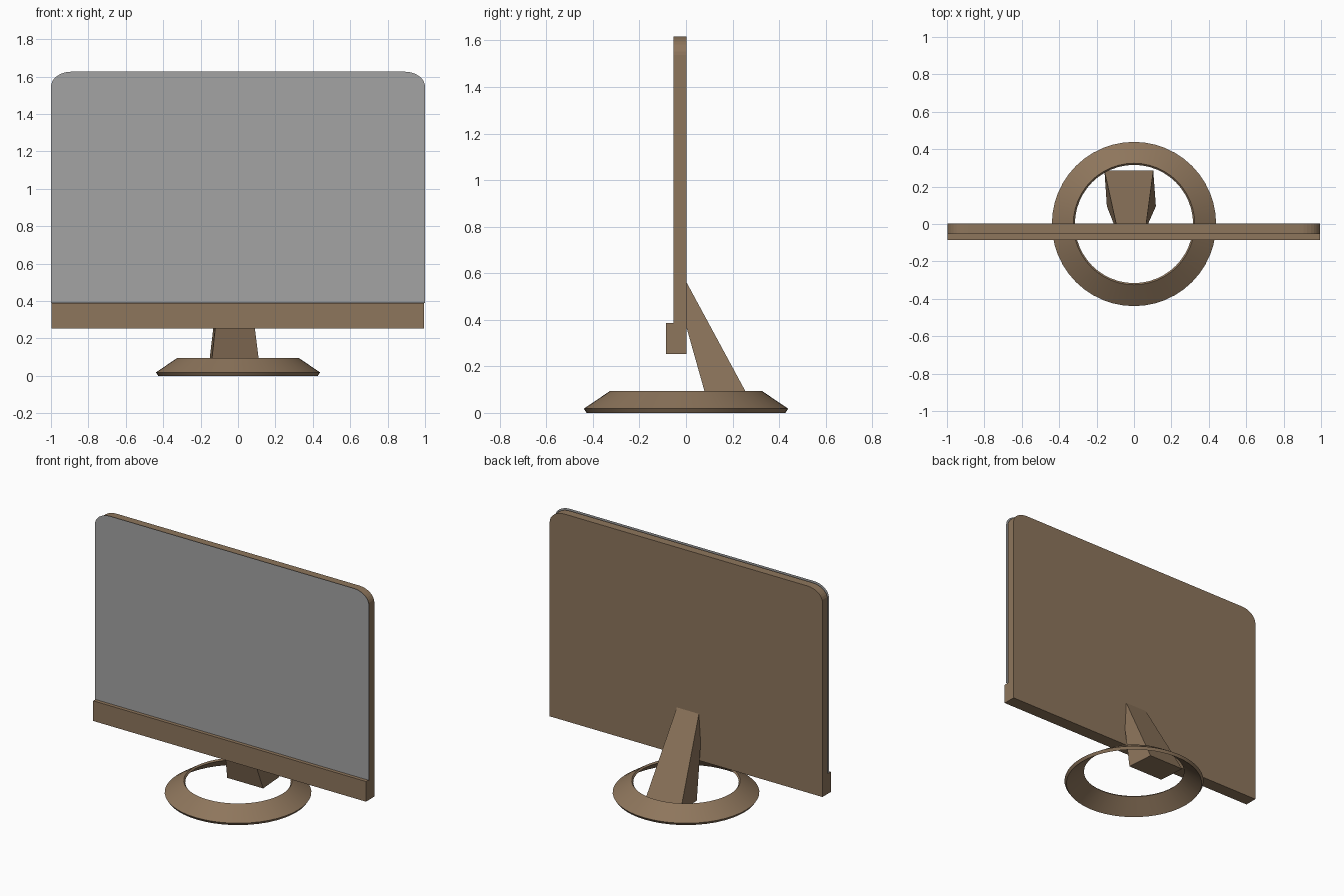
import bpy, bmesh, math

if "Cube" in bpy.data.objects:
    bpy.data.objects.remove(bpy.data.objects["Cube"])


def material(name, rgb):
    m = bpy.data.materials.new(name)
    m.diffuse_color = (*rgb, 1)
    m.use_nodes = True
    m.node_tree.nodes["Principled BSDF"].inputs["Base Color"].default_value = m.diffuse_color
    return m


brown = material("brown_plastic", (0.27, 0.18, 0.107))
grey = material("grey_glass", (0.37, 0.37, 0.37))


def make_object(name, bm, mat, fix_normals=True):
    if fix_normals:
        bmesh.ops.recalc_face_normals(bm, faces=bm.faces)
    me = bpy.data.meshes.new(name)
    bm.to_mesh(me)
    bm.free()
    ob = bpy.data.objects.new(name, me)
    bpy.context.collection.objects.link(ob)
    me.materials.append(mat)
    return ob


def slab(name, outline, y_front, y_back, mat):
    """Extrude an (x, z) outline along y; a single front sheet if y_back is None."""
    bm = bmesh.new()
    face = bm.faces.new([bm.verts.new((x, y_front, z)) for x, z in outline])
    if y_back is None:
        return make_object(name, bm, mat, fix_normals=False)
    new = bmesh.ops.extrude_face_region(bm, geom=[face])["geom"]
    moved = [v for v in new if isinstance(v, bmesh.types.BMVert)]
    bmesh.ops.translate(bm, verts=moved, vec=(0, y_back - y_front, 0))
    return make_object(name, bm, mat)


def panel_outline(bottom, top, left, right, rx=0.11, rz=0.08, steps=8):
    """Rectangle with rounded top corners, counter-clockwise from the front."""
    arc = [(rx * math.cos(a), rz * math.sin(a))
           for a in (math.pi / 2 * i / steps for i in range(steps + 1))]
    return ([(right, bottom)]
            + [(right - rx + x, top - rz + z) for x, z in arc]
            + [(left + rx - x, top - rz + z) for x, z in reversed(arc)]
            + [(left, bottom)])


# Display: housing, thin grey screen sheet and chin bar
slab("housing", panel_outline(0.254, 1.618, -0.998, 0.994), -0.053, 0.002, brown)
slab("screen", panel_outline(0.388, 1.626, -1.0, 1.0), -0.063, None, grey)
slab("chin_bar", [(-0.998, 0.254), (0.994, 0.254), (0.994, 0.387), (-0.998, 0.387)],
     -0.085, -0.048, brown)

# Stand arm: tapered wedge from the back of the housing to the base
arm = bmesh.new()
top = [(-0.108, 0, 0.375), (0.075, 0, 0.375), (0.065, 0, 0.565), (-0.095, 0, 0.565)]
bottom = [(-0.145, 0.095, 0.038), (0.117, 0.095, 0.038),
          (0.103, 0.285, 0.038), (-0.158, 0.285, 0.038)]
a, b = ([arm.verts.new(p) for p in ring] for ring in (top, bottom))
arm.faces.new(a)
arm.faces.new(b)
for i in range(4):
    j = (i + 1) % 4
    arm.faces.new((a[i], a[j], b[j], b[i]))
make_object("stand_arm", arm, brown)

# Base ring: thin conical shell spun from a closed section
profile = [(0.427, 0), (0.439, 0.018), (0.325, 0.095), (0.316, 0.085)]
ring = bmesh.new()
vs = [ring.verts.new((r, 0, z)) for r, z in profile]
es = [ring.edges.new((vs[i], vs[(i + 1) % 4])) for i in range(4)]
bmesh.ops.spin(ring, geom=vs + es, cent=(0, 0, 0), axis=(0, 0, 1),
               angle=math.tau, steps=48, use_merge=True)
bmesh.ops.remove_doubles(ring, verts=ring.verts, dist=1e-4)
base = make_object("base_ring", ring, brown)

bpy.ops.object.select_all(action='DESELECT')
base.select_set(True)
bpy.context.view_layer.objects.active = base
bpy.ops.object.shade_smooth_by_angle(angle=math.radians(25))
